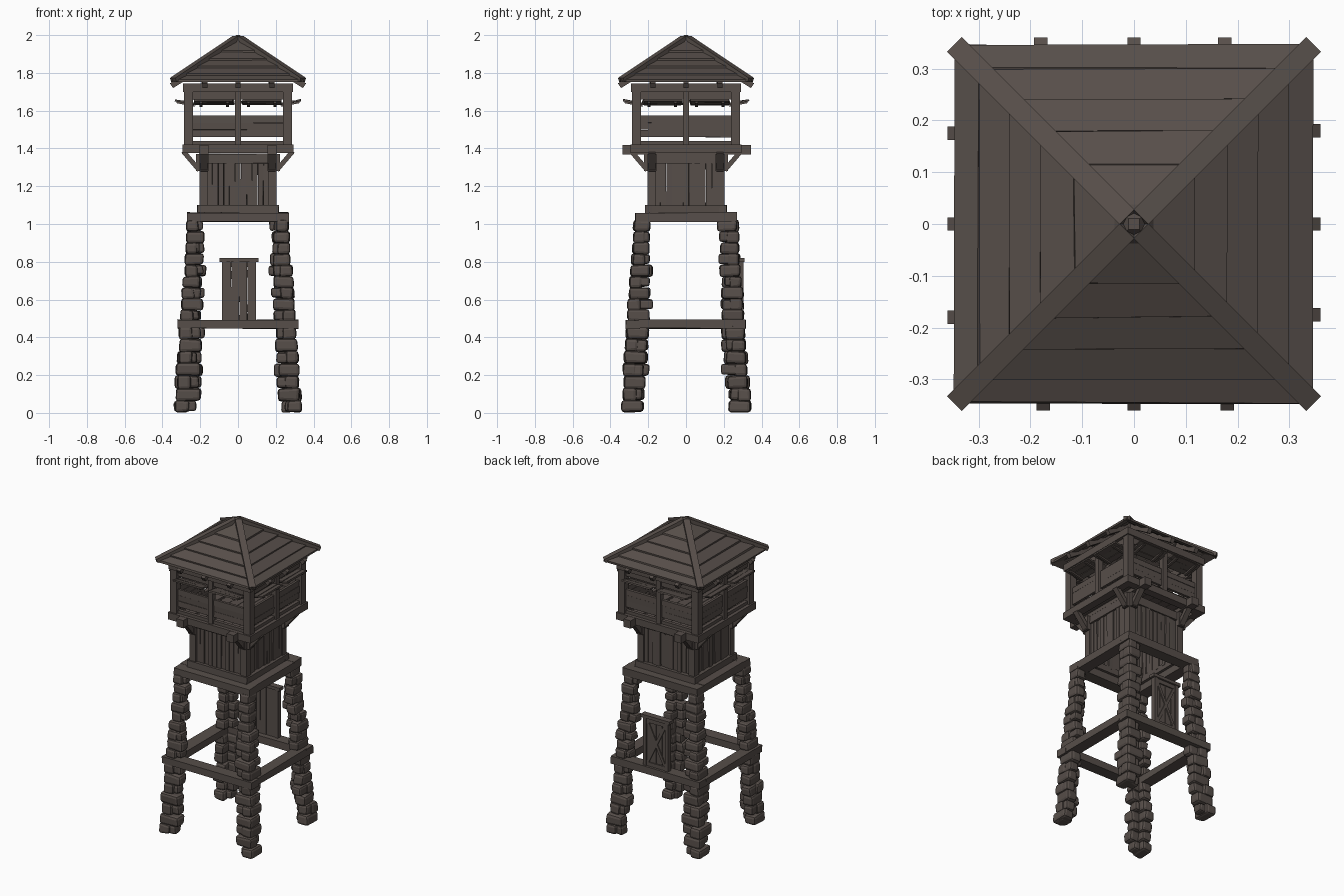
import bpy, bmesh, math, random
from mathutils import Matrix, Vector

if "Cube" in bpy.data.objects:
    bpy.data.objects.remove(bpy.data.objects["Cube"])

random.seed(4)

wood = bpy.data.materials.new("dark brown wood")
wood.diffuse_color = (0.095, 0.077, 0.068, 1)
wood.use_nodes = True
wood.node_tree.nodes["Principled BSDF"].inputs["Base Color"].default_value = wood.diffuse_color
stone = bpy.data.materials.new("dark brown stone")
stone.diffuse_color = (0.095, 0.077, 0.068, 1)
stone.use_nodes = True
stone.node_tree.nodes["Principled BSDF"].inputs["Base Color"].default_value = stone.diffuse_color
SIDES = [Matrix.Rotation(k * math.pi / 2, 4, 'Z') for k in range(4)]  # side 0 faces -y
I = Matrix.Identity(4)


def finish(bm, name, mat=wood):
    bmesh.ops.recalc_face_normals(bm, faces=bm.faces)
    me = bpy.data.meshes.new(name)
    bm.to_mesh(me)
    bm.free()
    me.materials.append(mat)
    ob = bpy.data.objects.new(name, me)
    bpy.context.collection.objects.link(ob)
    return ob


def box(bm, c, s, m=I, rot=I, jit=0.0):
    mat = m @ Matrix.Translation(c) @ rot @ Matrix.Diagonal((*s, 1))
    vs = bmesh.ops.create_cube(bm, size=1, matrix=mat)['verts']
    for v in vs:
        v.co += Vector([random.uniform(-jit, jit) for _ in range(3)])
    return vs


def beam(bm, a, b, w, h, m=I):
    a, b = Vector(a), Vector(b)
    d = b - a
    rot = d.to_track_quat('Y', 'Z').to_matrix().to_4x4()
    box(bm, (a + b) / 2, (w, d.length, h), m, rot)


def ring(name, r, w, z0, z1, jit=0.0):
    bm = bmesh.new()
    for k, m in enumerate(SIDES):
        half = r if k % 2 == 0 else r - w + 0.005
        box(bm, (0, -r + w / 2, (z0 + z1) / 2), (2 * half, w, z1 - z0), m, jit=jit)
    return finish(bm, name)


# stone legs: layers of rough stones, long side alternating around the corner
def rock(bm, lo, hi):
    t = bmesh.new()
    c = [(a + b) / 2 for a, b in zip(lo, hi)]
    s = [abs(b - a) for a, b in zip(lo, hi)]
    box(t, c, s, jit=0.005)
    bmesh.ops.bevel(t, geom=t.edges[:], offset=min(s) * 0.25, segments=2,
                    profile=0.5, affect='EDGES', clamp_overlap=True)
    me = bpy.data.meshes.new("tmp")
    t.to_mesh(me)
    t.free()
    bm.from_mesh(me)
    bpy.data.meshes.remove(me)


def rock_stack(bm, sx, sy, z0, z1, n):
    h = (z1 - z0) / n
    for i in range(n):
        a, b = z0 + i * h - 0.002, z0 + (i + 1) * h + 0.002
        a = max(a, 0.004)
        zm = (a + b) / 2
        out = 0.338 - 0.07 * zm + random.uniform(-0.006, 0.006)
        full = 0.125 - 0.03 * zm + random.uniform(-0.012, 0.012)
        short = 0.075 - 0.01 * zm
        lx, ly = (full, short) if i % 2 else (short, full)
        rock(bm, (sx * out, sy * (out + 0.006), a), (sx * (out - lx), sy * (out + 0.006 - ly), b))
        # smaller filler stone on the other arm
        o = out - random.uniform(0.004, 0.012)
        e = full * random.uniform(0.75, 1.0)
        fx, fy = (short * 0.9, e) if i % 2 else (e, short * 0.9)
        q = random.uniform(0, 0.012)
        rock(bm, (sx * o, sy * o, a + q), (sx * (o - fx), sy * (o - fy), b - 0.004))


for sx, nx in ((-1, "left"), (1, "right")):
    for sy, ny in ((-1, "front"), (1, "back")):
        bm = bmesh.new()
        rock_stack(bm, sx, sy, 0.0, 0.455, 7)
        rock_stack(bm, sx, sy, 0.485, 1.02, 9)
        finish(bm, f"stone_leg_{ny}_{nx}", stone)

# timber frames tying the legs
ring("lower_frame", 0.318, 0.075, 0.447, 0.492, 0.004)
ring("upper_frame", 0.268, 0.075, 1.012, 1.06, 0.003)

# door on the back, standing on the lower frame
bm = bmesh.new()
for i in range(4):
    box(bm, (-0.056 + i * 0.042, 0.285, 0.645), (0.041, 0.016, 0.31), jit=0.001)
for x in (-0.073, 0.083):
    box(bm, (x, 0.288, 0.645), (0.022, 0.032, 0.31))
box(bm, (0.005, 0.289, 0.81), (0.205, 0.04, 0.02))
for z in (0.505, 0.785):
    box(bm, (0.005, 0.296, z), (0.14, 0.008, 0.025))
beam(bm, (-0.06, 0.296, 0.51), (0.07, 0.296, 0.78), 0.006, 0.018)
beam(bm, (0.07, 0.296, 0.51), (-0.06, 0.296, 0.78), 0.006, 0.018)
finish(bm, "back_door")

# lower cabin: sill, top plate, corner posts, upright planks
ring("lower_cabin_sill", 0.215, 0.04, 1.06, 1.10, 0.002)
ring("lower_cabin_top_plate", 0.205, 0.04, 1.322, 1.372, 0.002)
bm = bmesh.new()
for m in SIDES:
    box(bm, (-0.182, -0.182, 1.22), (0.045, 0.045, 0.32), m)
finish(bm, "lower_cabin_posts")
bm = bmesh.new()
for m in SIDES:
    for i in range(11):
        x = -0.15 + i * 0.03
        box(bm, (x, -0.186 + random.uniform(-0.006, 0.006), 1.21),
            (0.0285, 0.016, 0.25), m, jit=0.0015)
finish(bm, "lower_cabin_planks")

# gallery floor, edge frame, joists and braces
bm = bmesh.new()
for i in range(9):
    box(bm, (-0.24 + i * 0.06, 0, 1.4), (0.058, 0.54, 0.016))
finish(bm, "gallery_floor")
ring("gallery_frame", 0.295, 0.05, 1.375, 1.42)
bm = bmesh.new()
for x in (-0.18, 0.18):
    box(bm, (x, 0.003, 1.394), (0.05, 0.68, 0.05))
finish(bm, "floor_joists")
bm = bmesh.new()
for m in SIDES:
    for x in (-0.18, 0.18):
        beam(bm, (x, -0.205, 1.285), (x, -0.29, 1.385), 0.035, 0.025, m)
        box(bm, (x, -0.213, 1.325), (0.045, 0.02, 0.09), m)
finish(bm, "gallery_braces")

# upper cabin posts, parapet boards and top beams
bm = bmesh.new()
for m in SIDES:
    box(bm, (-0.262, -0.262, 1.565), (0.046, 0.046, 0.30), m)
    box(bm, (0, -0.268, 1.565), (0.032, 0.032, 0.30), m)
finish(bm, "upper_cabin_posts")
bm = bmesh.new()
for m in SIDES:
    for i in range(3):
        box(bm, (0, -0.262, 1.479 + i * 0.038), (0.49, 0.016, 0.037), m, jit=0.0015)
    box(bm, (0, -0.262, 1.43), (0.49, 0.022, 0.02), m)
finish(bm, "parapet_boards")
ring("upper_cabin_top_plate", 0.292, 0.05, 1.70, 1.745)
ring("window_header", 0.272, 0.02, 1.66, 1.71)

# propped open shutters, tilting out from each window
bm = bmesh.new()
for m in SIDES:
    for x in (-0.125, 0.125):
        for i in range(3):
            y = -0.315 + i * 0.037
            box(bm, (x + random.uniform(-0.006, 0.006), y, 1.652 - i * 0.007),
                (0.205, 0.036, 0.01), m, Matrix.Rotation(-0.2, 4, 'X'), 0.002)
        for e in (-0.07, 0.07):
            beam(bm, (x + e, -0.325, 1.645), (x + e, -0.23, 1.625), 0.016, 0.01, m)
finish(bm, "window_shutters")


# roof: lapped board rows on four slopes
def zr(r):
    return 1.755 + 0.23 * (0.345 - r) / 0.345


rows = [0.345, 0.30, 0.24, 0.18, 0.115, 0.01]
bm = bmesh.new()
for m in SIDES:
    for r0, r1 in zip(rows, rows[1:]):
        r1 = max(r1 - 0.008, 0.002)
        vs = []
        for dz in (0, -0.013):
            for r, lift in ((r0, 0.011), (r1, 0.0)):
                for s in (-1, 1):
                    j = random.uniform(-0.003, 0.003)
                    vs.append(bm.verts.new(m @ Vector((s * r, -r + j, zr(r) + lift + dz))))
        for f in ((0, 1, 3, 2), (4, 5, 7, 6), (0, 1, 5, 4), (2, 3, 7, 6), (0, 2, 6, 4), (1, 3, 7, 5)):
            bm.faces.new([vs[i] for i in f])
finish(bm, "roof_boards")

# hip beams and the cap at the peak
bm = bmesh.new()
for m in SIDES:
    beam(bm, (-0.343, -0.343, 1.762), (-0.01, -0.01, 1.985), 0.04, 0.024, m)
finish(bm, "roof_hip_beams")
bm = bmesh.new()
bmesh.ops.create_cone(bm, cap_ends=True, segments=4, radius1=0.053, radius2=0.015, depth=0.035,
                      matrix=Matrix.Translation((0, 0, 1.9825)) @ Matrix.Rotation(math.pi / 4, 4, 'Z'))
finish(bm, "roof_cap")

# rafters with ends poking out below the eaves
bm = bmesh.new()
for m in SIDES:
    for x in (-0.175, 0, 0.18):
        beam(bm, (x, -0.352, 1.732), (x, -max(abs(x), 0.03), zr(max(abs(x), 0.03)) - 0.025), 0.026, 0.03, m)
finish(bm, "rafters")
